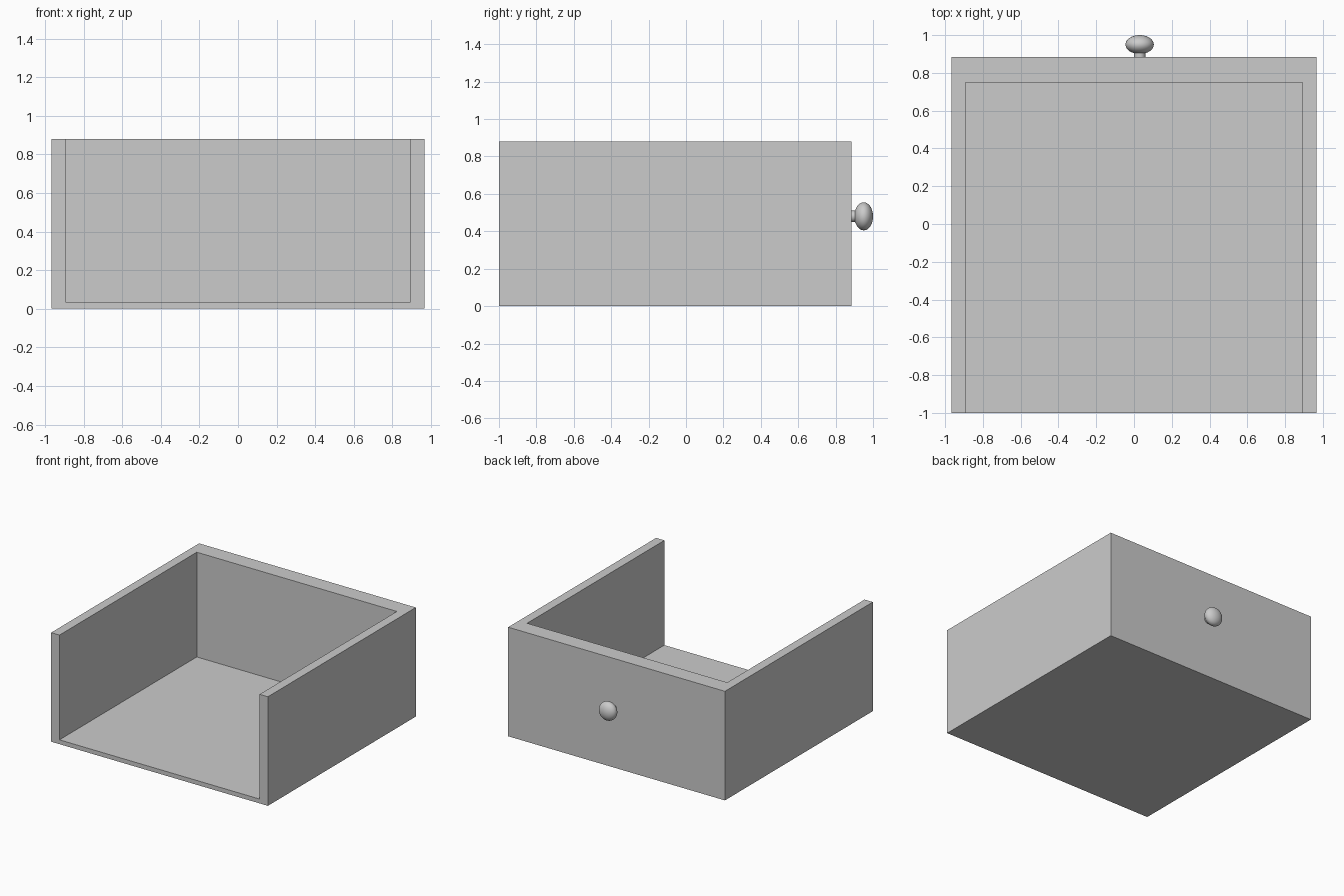
import bpy
import math

if "Cube" in bpy.data.objects:
    bpy.data.objects.remove(bpy.data.objects["Cube"])


def box(name, lo, hi):
    size = [b - a for a, b in zip(lo, hi)]
    bpy.ops.mesh.primitive_cube_add(size=1, location=[(a + b) / 2 for a, b in zip(lo, hi)])
    obj = bpy.context.object
    obj.name = name
    obj.scale = size
    bpy.ops.object.transform_apply(location=False, rotation=False, scale=True)
    return obj


# Drawer body: solid block hollowed out, open at the top and front (-y)
body = box("drawer_body", (-0.967, -1.0, 0.0), (0.967, 0.885, 0.88))
hollow = box("hollow_cutter", (-0.893, -1.2, 0.035), (0.893, 0.75, 1.1))
hollow.hide_render = True
cut = body.modifiers.new("hollow", 'BOOLEAN')
cut.operation = 'DIFFERENCE'
cut.solver = 'EXACT'
cut.object = hollow
bpy.context.view_layer.objects.active = body
bpy.ops.object.modifier_apply(modifier=cut.name)
bpy.data.objects.remove(hollow, do_unlink=True)

# Knob stem, slightly sunk into the panel and the knob
KNOB_X, KNOB_Z = 0.03, 0.48
bpy.ops.mesh.primitive_cylinder_add(vertices=32, radius=0.03, depth=0.05,
                                    location=(KNOB_X, 0.905, KNOB_Z),
                                    rotation=(math.pi / 2, 0, 0))
bpy.context.object.name = "knob_stem"
bpy.ops.object.shade_smooth_by_angle()

# Flattened round knob
bpy.ops.mesh.primitive_uv_sphere_add(segments=32, ring_count=16, radius=1,
                                     location=(KNOB_X, 0.95, KNOB_Z),
                                     rotation=(math.pi / 2, 0, 0))
knob = bpy.context.object
knob.name = "knob"
knob.scale = (0.075, 0.075, 0.05)
bpy.ops.object.transform_apply(location=False, rotation=True, scale=True)
bpy.ops.object.shade_smooth()
